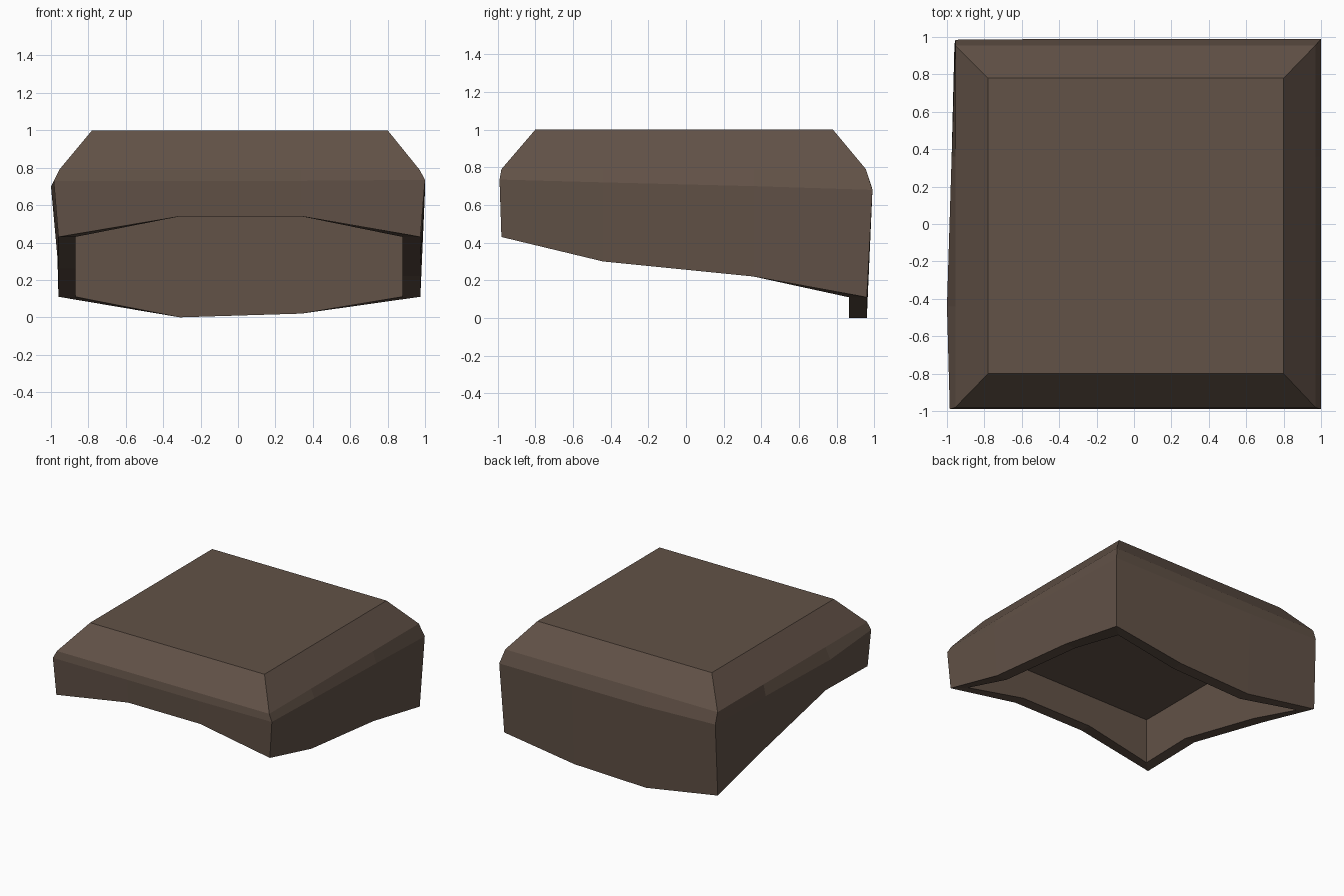
import bpy, bmesh

if "Cube" in bpy.data.objects:
    bpy.data.objects.remove(bpy.data.objects["Cube"])

# Colour
brown = bpy.data.materials.new("dark brown")
brown.diffuse_color = (0.122, 0.084, 0.063, 1)
brown.use_nodes = True
brown.node_tree.nodes["Principled BSDF"].inputs["Base Color"].default_value = brown.diffuse_color


def ring(x0, x1, y0, y1, mids=True):
    """Twelve points round a rectangle, two between each pair of corners."""
    xs, ys = (-0.31, 0.34), (-0.44, 0.36)
    return [(x0, y0), (xs[0], y0), (xs[1], y0),
            (x1, y0), (x1, ys[0]), (x1, ys[1]),
            (x1, y1), (xs[1], y1), (xs[0], y1),
            (x0, y1), (x0, ys[1]), (x0, ys[0])]


# Heights of the arched lower rim, counter-clockwise from the front left
rim_z = [0.43, 0.54, 0.54, 0.43, 0.30, 0.22, 0.11, 0.02, 0.0, 0.11, 0.26, 0.44]
# Heights of the widest line, and its uneven left side
bulge_z = [0.73, 0.73, 0.73, 0.735, 0.72, 0.70, 0.68, 0.68, 0.68, 0.70, 0.70, 0.70]
bulge = ring(-0.985, 1.0, -0.99, 0.99)
bulge[9], bulge[10], bulge[11] = (-0.955, 0.985), (-0.975, 0.36), (-1.0, -0.44)

# Rings from the inner ceiling, down round the rim and up to the flat top
rings = [
    (ring(-0.87, 0.88, -0.89, 0.865), [0.80] * 12),
    (ring(-0.87, 0.88, -0.89, 0.865), rim_z),
    (ring(-0.96, 0.975, -0.98, 0.96), rim_z),
    (bulge, bulge_z),
    (ring(-0.955, 0.97, -0.98, 0.955), [0.79] * 12),
    (ring(-0.78, 0.80, -0.80, 0.78), [1.0] * 12),
]

bm = bmesh.new()
loops = [[bm.verts.new((x, y, z)) for (x, y), z in zip(pts, zs)] for pts, zs in rings]
for low, high in zip(loops, loops[1:]):
    for i in range(12):
        j = (i + 1) % 12
        bm.faces.new((low[i], low[j], high[j], high[i]))
bm.faces.new(loops[-1])                  # flat top
bm.faces.new(list(reversed(loops[0])))   # inner ceiling
bmesh.ops.recalc_face_normals(bm, faces=bm.faces)

mesh = bpy.data.meshes.new("hollow_cover")
bm.to_mesh(mesh)
bm.free()
mesh.materials.append(brown)
cover = bpy.data.objects.new("hollow_cover", mesh)
bpy.context.collection.objects.link(cover)
